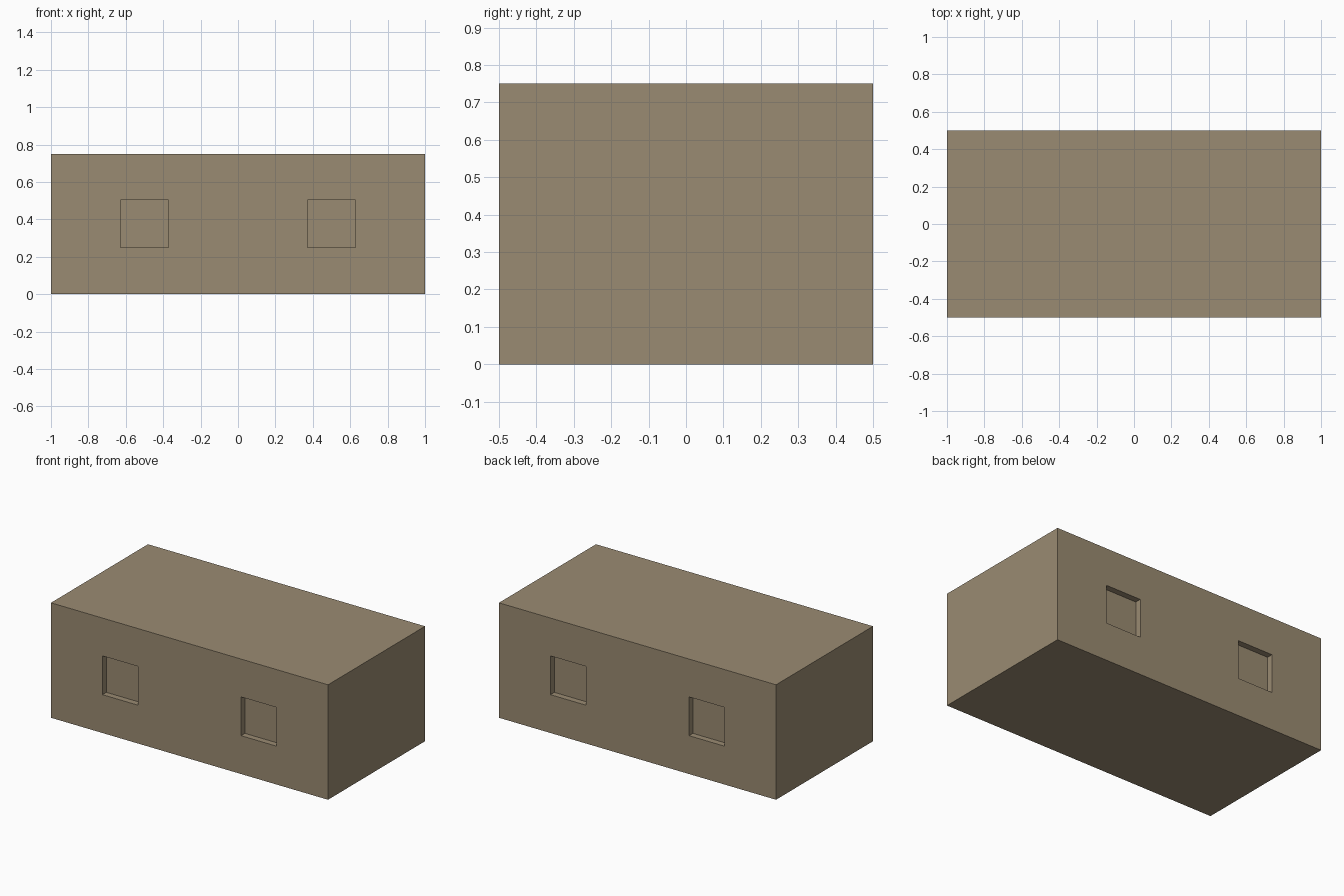
import bpy

if "Cube" in bpy.data.objects:
    bpy.data.objects.remove(bpy.data.objects["Cube"])

LENGTH, WIDTH, HEIGHT = 2.0, 1.0, 0.75
WIN_W, WIN_Z0, WIN_Z1 = 0.256, 0.25, 0.503
RECESS = 0.04


def box(name, size, centre):
    bpy.ops.mesh.primitive_cube_add(size=1, location=centre)
    obj = bpy.context.object
    obj.name = obj.data.name = name
    for v in obj.data.vertices:
        v.co = [c * s for c, s in zip(v.co, size)]
    return obj


stone = bpy.data.materials.new("tan stone")
stone.diffuse_color = (0.323, 0.258, 0.168, 1)
stone.use_nodes = True
stone.node_tree.nodes["Principled BSDF"].inputs["Base Color"].default_value = stone.diffuse_color

# Main block
block = box("block", (LENGTH, WIDTH, HEIGHT), (0, 0, HEIGHT / 2))
block.data.materials.append(stone)

# Two shallow square recesses on the front and two on the back
cutters = []
for y in (-WIDTH / 2, WIDTH / 2):
    for x in (-0.5, 0.5):
        cutter = box("recess_cutter", (WIN_W, RECESS * 2, WIN_Z1 - WIN_Z0),
                     (x, y, (WIN_Z0 + WIN_Z1) / 2))
        cutter.data.materials.append(stone)
        cutter.hide_render = True
        cutters.append(cutter)
        mod = block.modifiers.new("recess", 'BOOLEAN')
        mod.operation = 'DIFFERENCE'
        mod.solver = 'EXACT'
        mod.object = cutter

# Apply the cuts and drop the cutters
bpy.context.view_layer.objects.active = block
for mod in list(block.modifiers):
    bpy.ops.object.modifier_apply(modifier=mod.name)
for cutter in cutters:
    bpy.data.objects.remove(cutter)
